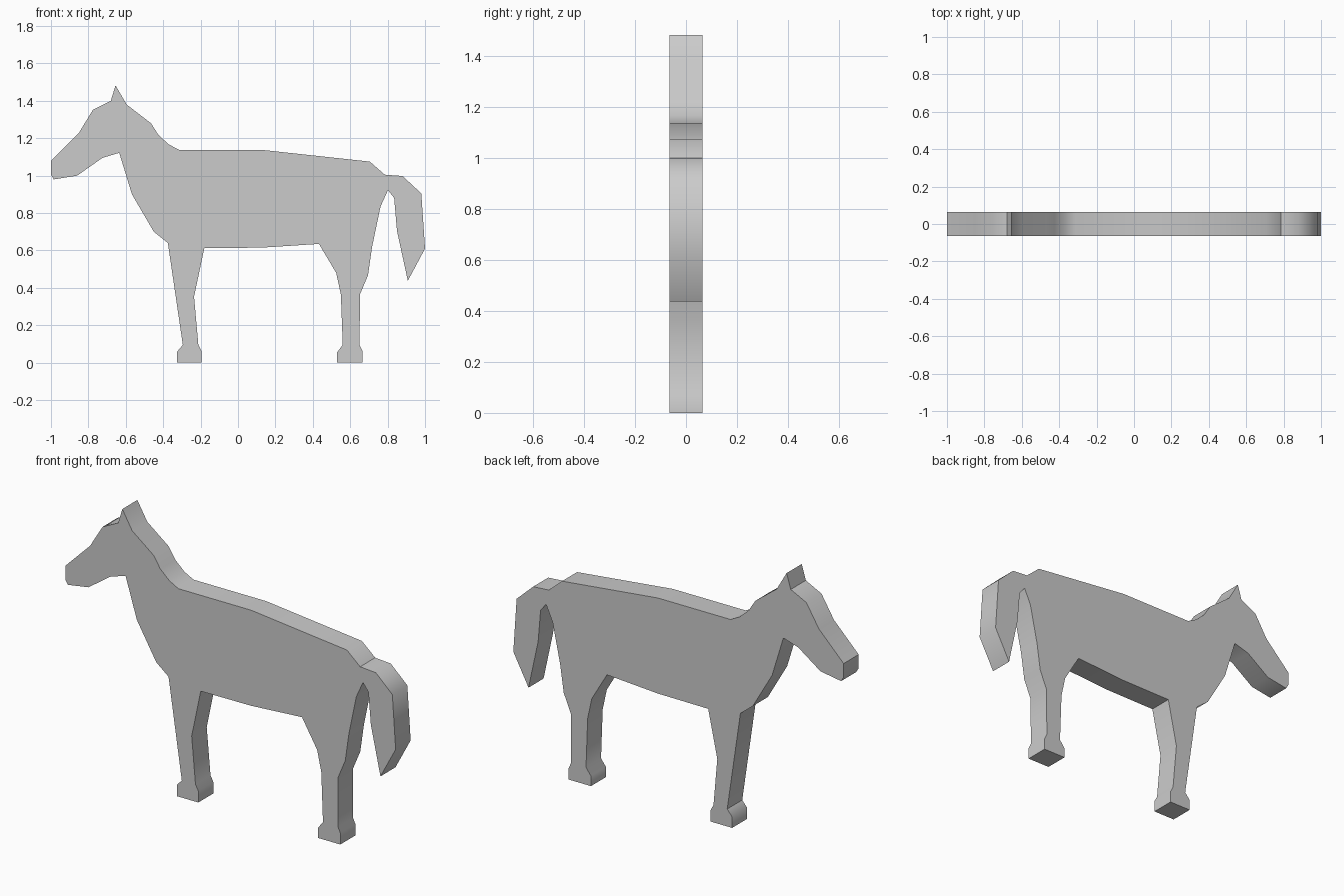
import bpy, bmesh, math

if "Cube" in bpy.data.objects:
    bpy.data.objects.remove(bpy.data.objects["Cube"])

HALF = 0.065  # half thickness of the cut-out board

# Silhouette sections (x, z), running clockwise from the nose
head_top = [(-1, 1.08), (-.85, 1.23), (-.775, 1.353), (-.68, 1.40)]
ear = [(-.655, 1.483), (-.595, 1.38)]
neck = [(-.465, 1.28), (-.425, 1.217), (-.37, 1.167), (-.315, 1.138)]
back = [(.125, 1.138), (.705, 1.075)]
tail = [(.785, 1.005), (.88, .998), (.98, .905), (1, .61),
        (.908, .438), (.85, .705), (.835, .88), (.802, .923)]
hind_leg = [(.762, .835), (.717, .62), (.695, .467), (.652, .365), (.65, .095),
            (.665, .063), (.665, 0), (.53, 0), (.53, .055), (.56, .095),
            (.55, .365), (.525, .48), (.433, .635)]
belly = [(.125, .615), (-.18, .613)]
front_leg = [(-.235, .353), (-.212, .095), (-.195, .063), (-.195, 0),
             (-.325, 0), (-.325, .06), (-.295, .095), (-.375, .64)]
chest = [(-.45, .70), (-.567, .90), (-.635, 1.122)]
jaw = [(-.725, 1.095), (-.86, 1.0), (-.985, .98), (-1, 1.005)]
outline = head_top + ear + neck + back + tail + hind_leg + belly + front_leg + chest + jaw

# Extrude the silhouette into a flat board
bm = bmesh.new()
face = bm.faces.new([bm.verts.new((x, -HALF, z)) for x, z in outline])
ext = bmesh.ops.extrude_face_region(bm, geom=[face], use_keep_orig=True)
moved = [g for g in ext["geom"] if isinstance(g, bmesh.types.BMVert)]
bmesh.ops.translate(bm, verts=moved, vec=(0, 2 * HALF, 0))
bmesh.ops.recalc_face_normals(bm, faces=bm.faces)
mesh = bpy.data.meshes.new("horse_cutout")
bm.to_mesh(mesh)
bm.free()
horse = bpy.data.objects.new("horse_cutout", mesh)
bpy.context.collection.objects.link(horse)

# Soft shading along the rim, crisp edges at the board faces
bpy.context.view_layer.objects.active = horse
horse.select_set(True)
bpy.ops.object.shade_smooth_by_angle(angle=math.radians(45))

# Crisp crease where the tail meets the rump
for e in mesh.edges:
    a, b = (mesh.vertices[i].co for i in e.vertices)
    if all(abs(p.x - tail[0][0]) < 1e-4 and abs(p.z - tail[0][1]) < 1e-4 for p in (a, b)):
        e.use_edge_sharp = True
